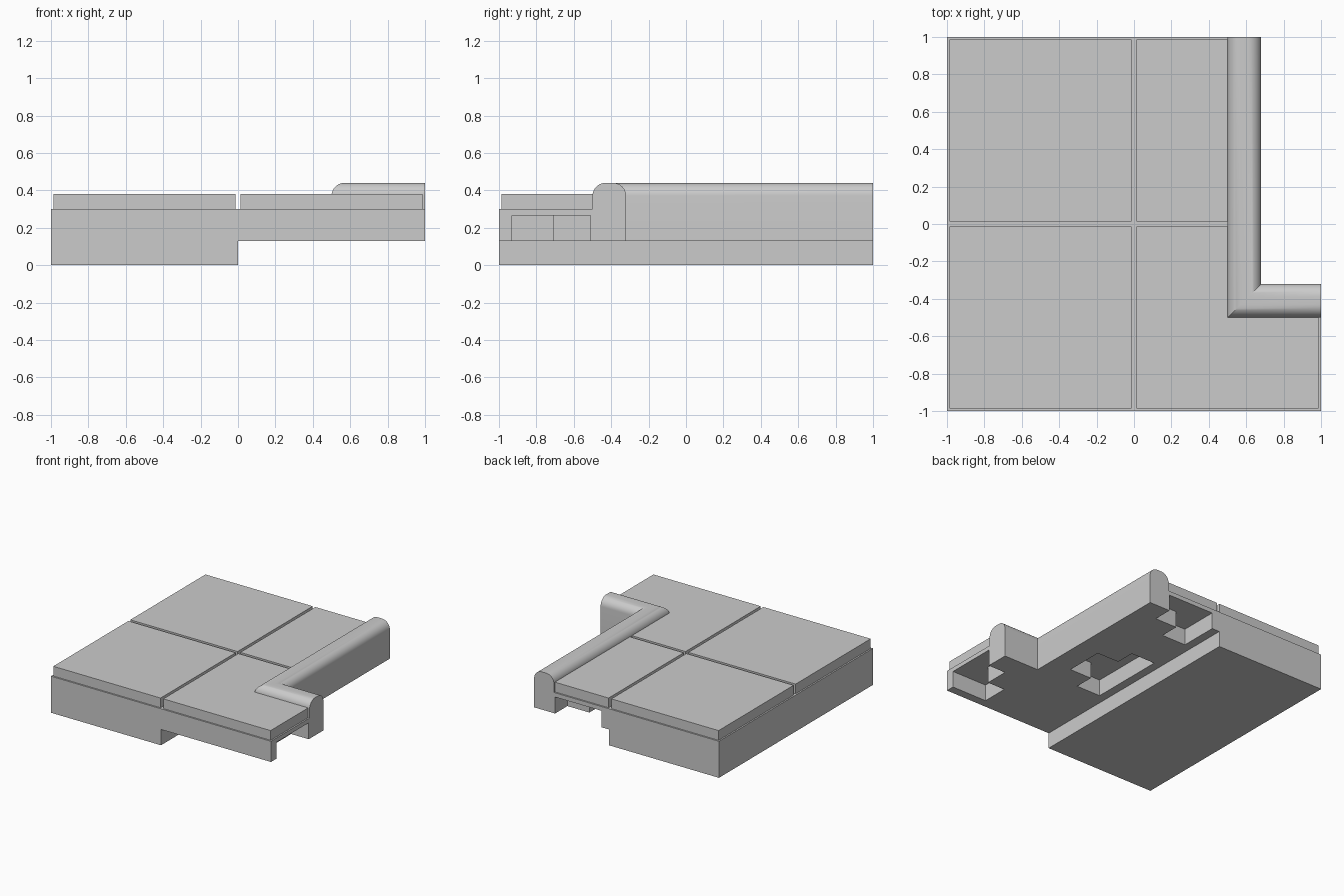
import bpy, bmesh, math

default = bpy.data.objects.get("Cube")
if default:
    bpy.data.objects.remove(default, do_unlink=True)

# One plain stone colour
stone = bpy.data.materials.new("stone_grey")
stone.use_nodes = True
grey = (0.6, 0.6, 0.6, 1)
stone.diffuse_color = grey
stone.node_tree.nodes["Principled BSDF"].inputs["Base Color"].default_value = grey

LOW, TOP, TILE_TOP, CURB_TOP = 0.13, 0.30, 0.38, 0.44
GAP = 0.0125


def finish(name, bm):
    bmesh.ops.recalc_face_normals(bm, faces=bm.faces)
    mesh = bpy.data.meshes.new(name)
    bm.to_mesh(mesh)
    bm.free()
    mesh.materials.append(stone)
    obj = bpy.data.objects.new(name, mesh)
    bpy.context.collection.objects.link(obj)
    return obj


def prism(name, outline, shift):
    """Extrude a closed 3D outline along a vector."""
    bm = bmesh.new()
    face = bm.faces.new([bm.verts.new(p) for p in outline])
    moved = bmesh.ops.extrude_face_region(bm, geom=[face])["geom"]
    bmesh.ops.translate(bm, vec=shift, verts=[v for v in moved if isinstance(v, bmesh.types.BMVert)])
    return finish(name, bm)


def slab(name, points, z0, z1):
    return prism(name, [(x, y, z0) for x, y in points], (0, 0, z1 - z0))


def cut(target, cutter):
    cutter.hide_render = True
    mod = target.modifiers.new("cut", 'BOOLEAN')
    mod.operation, mod.solver, mod.object = 'DIFFERENCE', 'EXACT', cutter
    bpy.context.view_layer.objects.active = target
    bpy.ops.object.modifier_apply(modifier=mod.name)
    bpy.data.objects.remove(cutter, do_unlink=True)


# Stepped base, deep on one half and shallow on the other
profile = [(-1, 0), (0, 0), (0, LOW), (1, LOW), (1, TOP), (-1, TOP)]
base = prism("stepped_base", [(x, -1, z) for x, z in profile], (0, 2, 0))
cut(base, slab("corner_cutter", [(0.51, -0.49), (1.2, -0.49), (1.2, 1.2), (0.51, 1.2)], 0, 1))

# T-shaped connector sockets under the shallow half
half_t = [(0.07, 0.32), (0.29, 0.32), (0.29, 0.16), (0.49, 0.16)]
tee = half_t + [(u, -v) for u, v in reversed(half_t)]
sockets = {
    "middle": tee,
    "back": [(u, v + 1) for u, v in tee],
    "side": [(v + 1, u - 1) for u, v in tee],
}
for name, points in sockets.items():
    cut(base, slab(name + "_socket_cutter", points, 0.05, 0.265))


# Raised floor tiles separated by grooves
def rect(x0, x1, y0, y1):
    return [(x0, y0), (x1, y0), (x1, y1), (x0, y1)]


edge = 1 - GAP
tiles = {
    "front_right_tile": rect(-edge, -GAP, -edge, -GAP),
    "back_right_tile": rect(-edge, -GAP, GAP, edge),
    "back_left_tile": rect(GAP, 0.51, GAP, edge),
    "front_left_tile": [(GAP, -edge), (edge, -edge), (edge, -0.49),
                        (0.51, -0.49), (0.51, -GAP), (GAP, -GAP)],
}
for name, points in tiles.items():
    slab(name, points, TOP, TILE_TOP)

# Rounded curb swept along the corner with a mitred joint
width, radius, steps = 0.18, 0.07, 10
arc = [math.pi / 2 * i / steps for i in range(steps + 1)]
section = [(0, LOW)]
section += [(radius * (1 - math.cos(a)), CURB_TOP - radius * (1 - math.sin(a))) for a in arc]
section += [(width - t, z) for t, z in reversed(section)]
bm = bmesh.new()
rings = [
    [bm.verts.new((0.5 + t, 1, z)) for t, z in section],
    [bm.verts.new((0.5 + t, t - 0.5, z)) for t, z in section],
    [bm.verts.new((1, t - 0.5, z)) for t, z in section],
]
count = len(section)
for a, b in zip(rings, rings[1:]):
    for i in range(count):
        j = (i + 1) % count
        bm.faces.new((a[i], a[j], b[j], b[i]))
bm.faces.new(rings[0])
bm.faces.new(rings[-1])
curb = finish("rounded_curb", bm)
bpy.ops.object.select_all(action='DESELECT')
curb.select_set(True)
bpy.context.view_layer.objects.active = curb
bpy.ops.object.shade_smooth_by_angle(angle=math.radians(30))
